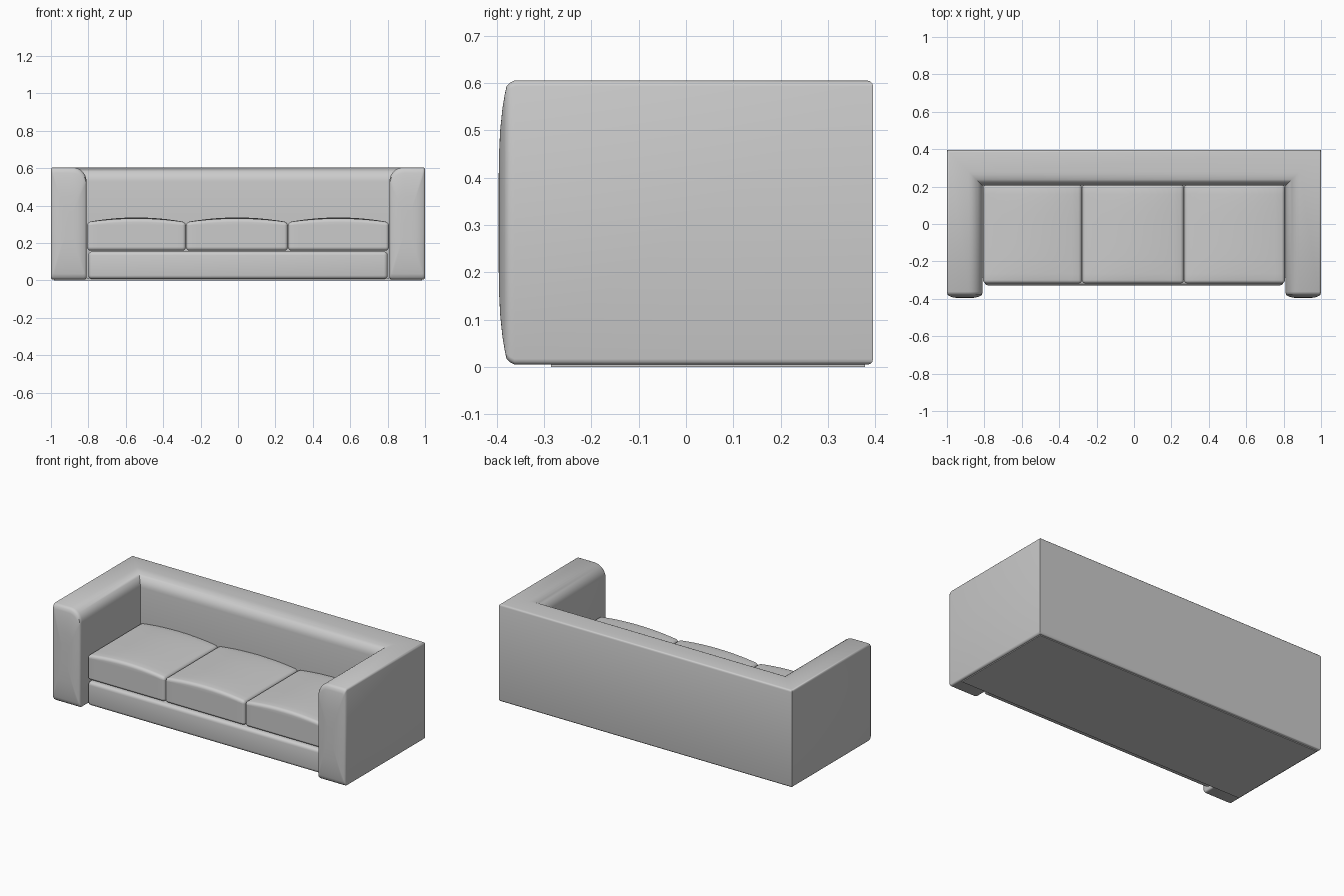
import bpy
import bmesh
from math import sin, cos, pi, radians

cube = bpy.data.objects.get("Cube")
if cube:
    bpy.data.objects.remove(cube, do_unlink=True)

GREY = (0.6, 0.6, 0.6, 1)
fabric = bpy.data.materials.new("grey_fabric")
fabric.use_nodes = True
fabric.diffuse_color = GREY
fabric.node_tree.nodes["Principled BSDF"].inputs["Base Color"].default_value = GREY


def finish(bm, name, angle=40):
    """Turn a bmesh into a smooth-shaded, upholstered object."""
    bmesh.ops.recalc_face_normals(bm, faces=bm.faces)
    mesh = bpy.data.meshes.new(name)
    bm.to_mesh(mesh)
    bm.free()
    mesh.materials.append(fabric)
    obj = bpy.data.objects.new(name, mesh)
    bpy.context.collection.objects.link(obj)
    bpy.ops.object.select_all(action='DESELECT')
    obj.select_set(True)
    bpy.context.view_layer.objects.active = obj
    bpy.ops.object.shade_smooth_by_angle(angle=radians(angle))
    return obj


def padded_box(name, low, high, radius, crown=0.0, cuts=0):
    """Rounded box whose top can swell into a soft crown."""
    bm = bmesh.new()
    bmesh.ops.create_cube(bm, size=1)
    if cuts:
        bmesh.ops.subdivide_edges(bm, edges=bm.edges[:], cuts=cuts, use_grid_fill=True)
    for v in bm.verts:
        u, w, top = v.co.x * 2, v.co.y * 2, v.co.z > 0.49
        for i in range(3):
            v.co[i] = low[i] + (v.co[i] + 0.5) * (high[i] - low[i])
        if top:
            v.co.z += crown * (1 - u * u) * (1 - 0.25 * w ** 4)
    bm.normal_update()
    if radius:
        rim = [e for e in bm.edges if e.calc_face_angle(0) > radians(50)]
        bmesh.ops.bevel(bm, geom=rim, offset=radius, segments=4, profile=0.5,
                        affect='EDGES')
    return finish(bm, name)


# Arms and back: one rounded profile swept around a mitred U
THICK, HALF_X, BACK_Y, ARM_Y = 0.19, 1.0, 0.395, -0.362
BOTTOM, TOP = 0.005, 0.605


def arc(cx, cz, r, start, steps):
    return [(cx + r * cos(start + pi / 2 * i / steps),
             cz + r * sin(start + pi / 2 * i / steps)) for i in range(steps + 1)]


# Each profile point is (distance in from the outer face, height)
profile = (arc(0.012, BOTTOM + 0.012, 0.012, pi, 3)
           + arc(THICK - 0.012, BOTTOM + 0.012, 0.012, -pi / 2, 3)
           + arc(THICK - 0.075, TOP - 0.075, 0.075, 0, 8)
           + arc(0.012, TOP - 0.012, 0.012, pi / 2, 3))


def arm_ring(bm, side, scale, y):
    mid_d, mid_z = THICK / 2, (BOTTOM + TOP) / 2
    return [bm.verts.new((side * (HALF_X - mid_d - (d - mid_d) * scale), y,
                          mid_z + (z - mid_z) * scale)) for d, z in profile]


def corner_ring(bm, side):
    return [bm.verts.new((side * (HALF_X - d), BACK_Y - d, z)) for d, z in profile]


# Domed arm fronts, from the centre of the dome out to the rim
dome = [(s, -0.376 - 0.02 * (1 - s ** 4)) for s in (0.25, 0.5, 0.65, 0.8, 0.9, 0.96)]
dome += [(0.985, -0.371), (1, ARM_Y)]

bm = bmesh.new()
rings = [arm_ring(bm, -1, s, y) for s, y in dome]
rings += [corner_ring(bm, -1), corner_ring(bm, 1)]
rings += [arm_ring(bm, 1, s, y) for s, y in reversed(dome)]
count = len(profile)
for a, b in zip(rings, rings[1:]):
    for i in range(count):
        j = (i + 1) % count
        bm.faces.new((a[i], a[j], b[j], b[i]))
bm.faces.new(rings[0])
bm.faces.new(rings[-1])
finish(bm, "arms_and_back")

# Seat base, with a thin bottom panel beneath the whole frame
padded_box("seat_base", (-0.8, -0.328, 0.008), (0.8, 0.23, 0.155), 0.02)
padded_box("bottom_panel", (-0.985, -0.285, 0), (0.985, 0.378, 0.012), 0)

# Three crowned seat cushions
edges = (-0.808, -0.278, 0.267, 0.808)
for label, x0, x1 in zip(("right", "middle", "left"), edges, edges[1:]):
    padded_box("seat_cushion_" + label, (x0 + 0.001, -0.318, 0.16),
               (x1 - 0.001, 0.212, 0.312), 0.018, crown=0.025, cuts=9)
